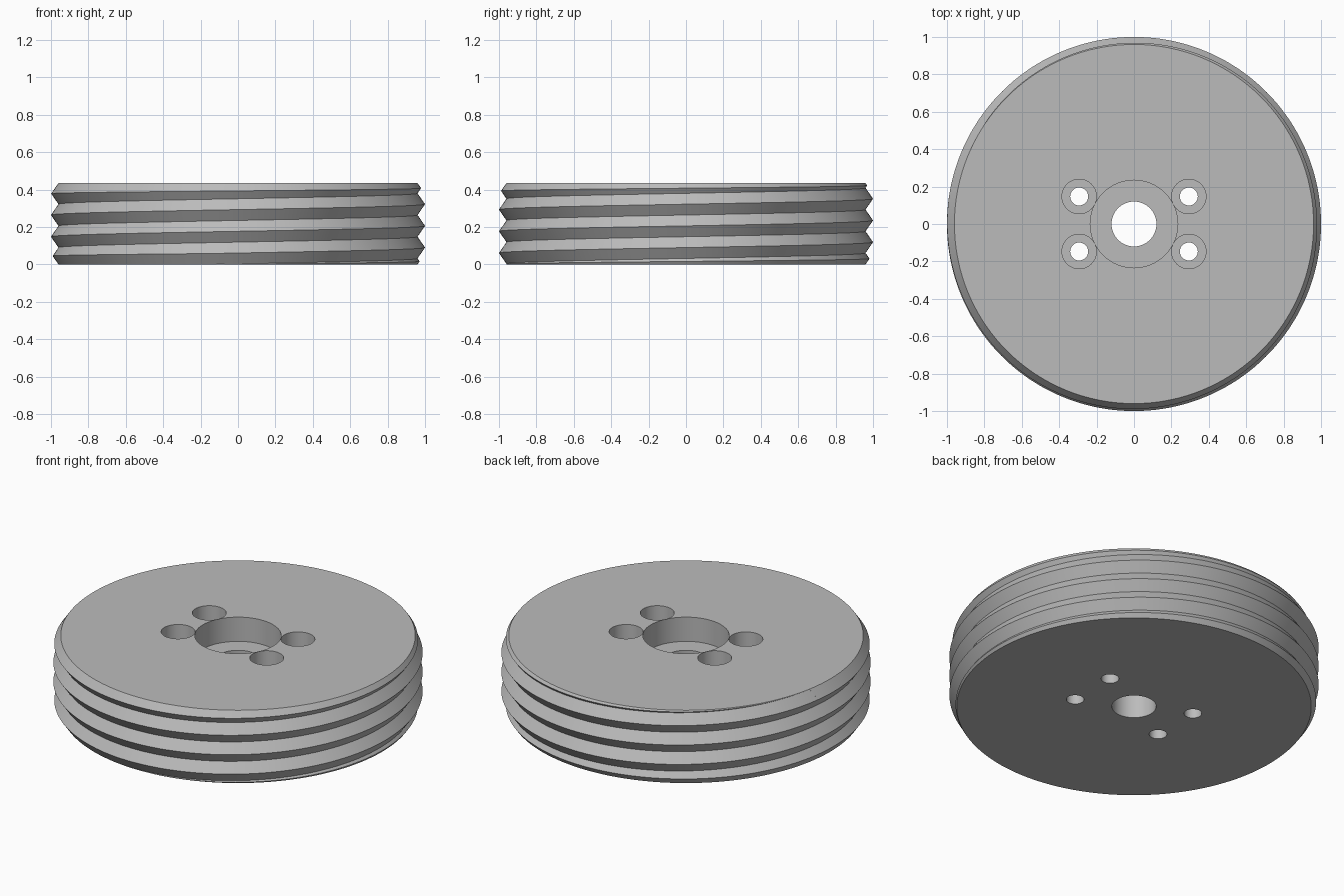
import bpy, bmesh
from math import cos, sin, tau, radians

cube = bpy.data.objects.get("Cube")
if cube:
    bpy.data.objects.remove(cube)

HEIGHT, PITCH = 0.435, 0.116
ROOT, CREST = 0.96, 1.0
SLOPE = (CREST - ROOT) / (PITCH / 2)
START = -0.276          # turn at which a groove leaves the bottom face
SEGMENTS = 240

grey = bpy.data.materials.new("metal grey")
grey.use_nodes = True
colour = (0.5, 0.5, 0.5, 1)
grey.diffuse_color = colour
grey.node_tree.nodes["Principled BSDF"].inputs["Base Color"].default_value = colour


def thread_column(turn):
    """Radius and height pairs up the threaded rim, chamfered at both ends."""
    groove = PITCH * turn
    last = groove + PITCH * int((HEIGHT - groove) / PITCH)
    top = (last + HEIGHT) / 2
    points = [(ROOT, 0), (ROOT + SLOPE * groove / 2, groove / 2)]
    for j in range(8):
        z = groove + j * PITCH / 2
        if z <= last + 0.0001:
            points.append((CREST if j % 2 else ROOT, z))
        else:
            points.append((ROOT + SLOPE * (HEIGHT - top), top))
    return points + [(ROOT, HEIGHT)]


# Threaded disc
bm = bmesh.new()
columns = []
for i in range(SEGMENTS + 1):
    a = tau * (START + i / SEGMENTS)
    columns.append([bm.verts.new((r * cos(a), r * sin(a), z))
                    for r, z in thread_column(i / SEGMENTS)])
for left, right in zip(columns, columns[1:]):
    for k in range(len(left) - 1):
        bm.faces.new((left[k], right[k], right[k + 1], left[k + 1]))
bm.faces.new([c[0] for c in reversed(columns[:-1])])
bm.faces.new([c[-1] for c in columns[:-1]])
bmesh.ops.remove_doubles(bm, verts=bm.verts, dist=0.00005)
bmesh.ops.recalc_face_normals(bm, faces=bm.faces)
mesh = bpy.data.meshes.new("threaded_disc")
bm.to_mesh(mesh)
bm.free()
disc = bpy.data.objects.new("threaded_disc", mesh)
bpy.context.collection.objects.link(disc)
mesh.materials.append(grey)


def drill(x, y, radius, floor):
    """Cut a round hole from above the top down to the floor height."""
    top = HEIGHT + 0.1
    bpy.ops.mesh.primitive_cylinder_add(vertices=64, radius=radius, depth=top - floor,
                                        location=(x, y, (top + floor) / 2))
    cutter = bpy.context.object
    cutter.name = "hole_cutter"
    cutter.hide_render = True
    cutter.data.materials.append(grey)
    cut = disc.modifiers.new("hole", 'BOOLEAN')
    cut.operation, cut.solver, cut.object = 'DIFFERENCE', 'EXACT', cutter
    bpy.context.view_layer.objects.active = disc
    bpy.ops.object.modifier_apply(modifier=cut.name)
    bpy.data.objects.remove(cutter)


# Centre bore and four bolt holes, each with a counterbore
holes = [(0, 0, 0.234, 0.12)]
holes += [(sx * 0.293, sy * 0.147, 0.092, 0.048) for sx in (-1, 1) for sy in (-1, 1)]
for x, y, wide, narrow in holes:
    drill(x, y, wide, HEIGHT - 0.145)
    drill(x, y, narrow, -0.1)

bpy.ops.object.select_all(action='DESELECT')
disc.select_set(True)
bpy.context.view_layer.objects.active = disc
bpy.ops.object.shade_smooth_by_angle(angle=radians(30))
